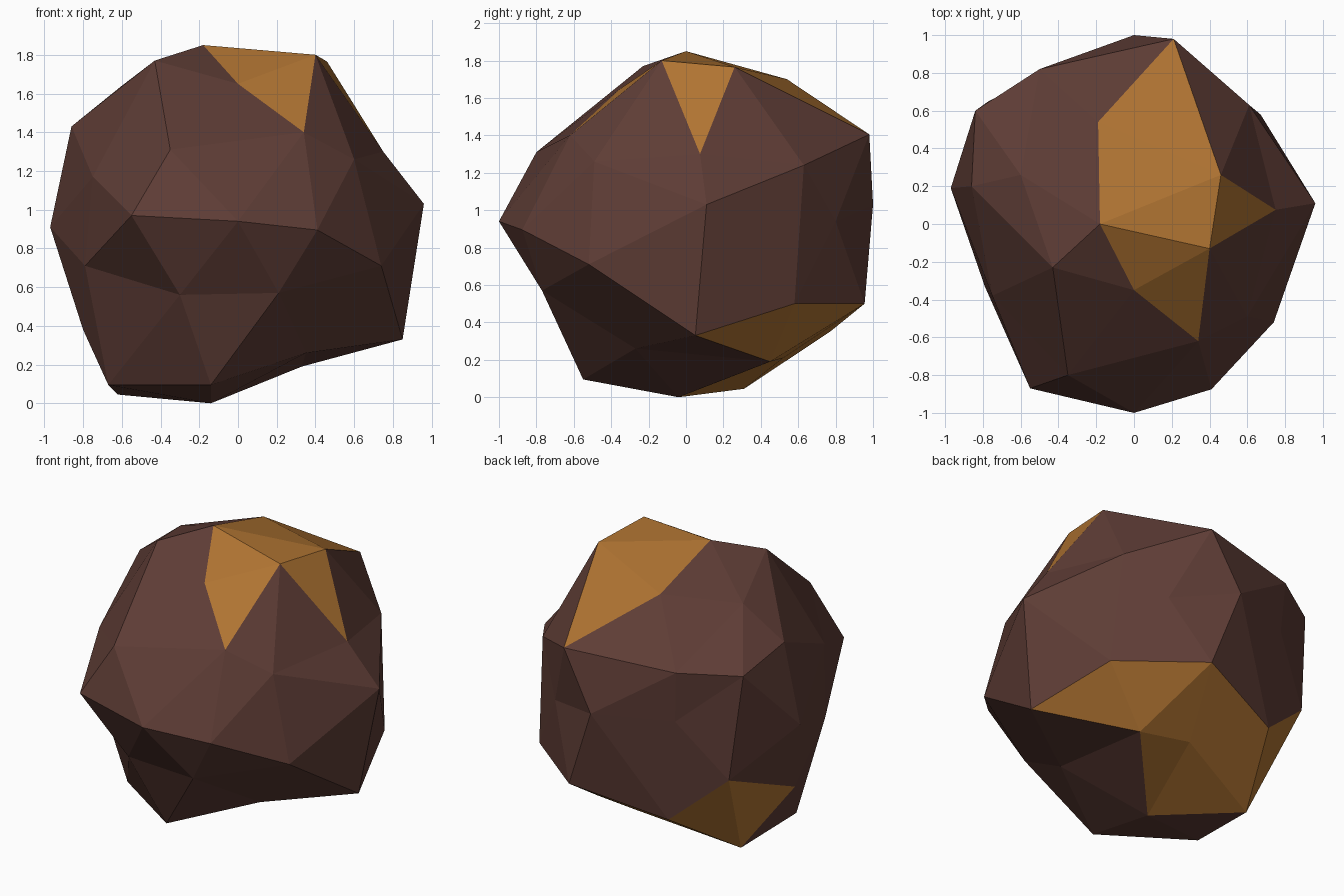
import bpy
import bmesh
from math import radians
from mathutils import Matrix, Vector

default_cube = bpy.data.objects.get("Cube")
if default_cube:
    bpy.data.objects.remove(default_cube, do_unlink=True)


def make_material(name, colour):
    material = bpy.data.materials.new(name)
    material.use_nodes = True
    material.diffuse_color = (*colour, 1)
    shader = material.node_tree.nodes["Principled BSDF"]
    shader.inputs["Base Color"].default_value = (*colour, 1)
    return material


# Chipped corners of the boulder, grouped by where they sit
upper_vein = [
    (-.18, 0, 1.85), (.4, -.13, 1.8), (.46, .26, 1.765), (-.19, .54, 1.7),
    (.21, .98, 1.405), (.75, .075, 1.3), (.34, -.62, 1.4), (0, -.35, 1.65),
]
lower_vein = [
    (.85, .05, .33), (.67, .58, .5), (.33, .45, .19), (.19, .955, .5),
    (0, .52, .21), (-.41, .77, .35), (-.77, .65, .66), (-.62, .31, .045),
    (-.14, -.04, 0), (-.8, 0, .38),
]
front_stone = [
    (-.43, -.23, 1.77), (-.35, -.8, 1.31), (-.55, -.87, .97), (0, -1, .94),
    (.41, -.875, .895), (.6, -.49, 1.26), (.74, -.52, .71), (.21, -.77, .57),
    (-.3, -.72, .56), (-.79, -.33, .71), (-.75, -.38, 1.17),
    (-.67, -.2, .095), (-.14, -.55, .095), (.35, -.27, .26),
]
back_stone = [
    (.96, .11, 1.03), (-.97, .19, .91), (-.86, .2, 1.43), (-.6, .26, 1.64),
    (-.84, .6, 1.35), (-.5, .82, 1.365), (-.48, .8, 1.03), (0, 1, 1.03),
    (.4, .8, .94), (.61, .63, 1.24),
]
corners = [Vector(p) for p in upper_vein + lower_vein + front_stone + back_stone]
core = Vector((0, 0, .93))

# Regular faceted ball, turned so that one edge lies across the top
bm = bmesh.new()
turn = Matrix.Rotation(radians(90), 4, "Z") @ Matrix.Rotation(radians(-31.717), 4, "Y")
bmesh.ops.create_icosphere(bm, subdivisions=2, radius=1, matrix=turn)

# Pull every ball corner to the chipped corner in its direction
upper_corners, lower_corners = set(), set()
for vert in bm.verts:
    direction = vert.co.normalized()
    index = max(range(len(corners)),
                key=lambda i: (corners[i] - core).normalized().dot(direction))
    vert.co = corners[index]
    if index < len(upper_vein):
        upper_corners.add(vert)
    elif index < len(upper_vein) + len(lower_vein):
        lower_corners.add(vert)

# Facets lying wholly within a vein are ore, the rest stone
for face in bm.faces:
    face.smooth = False
    facet = set(face.verts)
    face.material_index = int(facet <= upper_corners or facet <= lower_corners)

bmesh.ops.recalc_face_normals(bm, faces=bm.faces)
mesh = bpy.data.meshes.new("ore_boulder")
bm.to_mesh(mesh)
bm.free()

mesh.materials.append(make_material("dark brown stone", (.112, .046, .036)))
mesh.materials.append(make_material("amber ore", (.434, .174, .032)))
boulder = bpy.data.objects.new("ore_boulder", mesh)
bpy.context.collection.objects.link(boulder)
